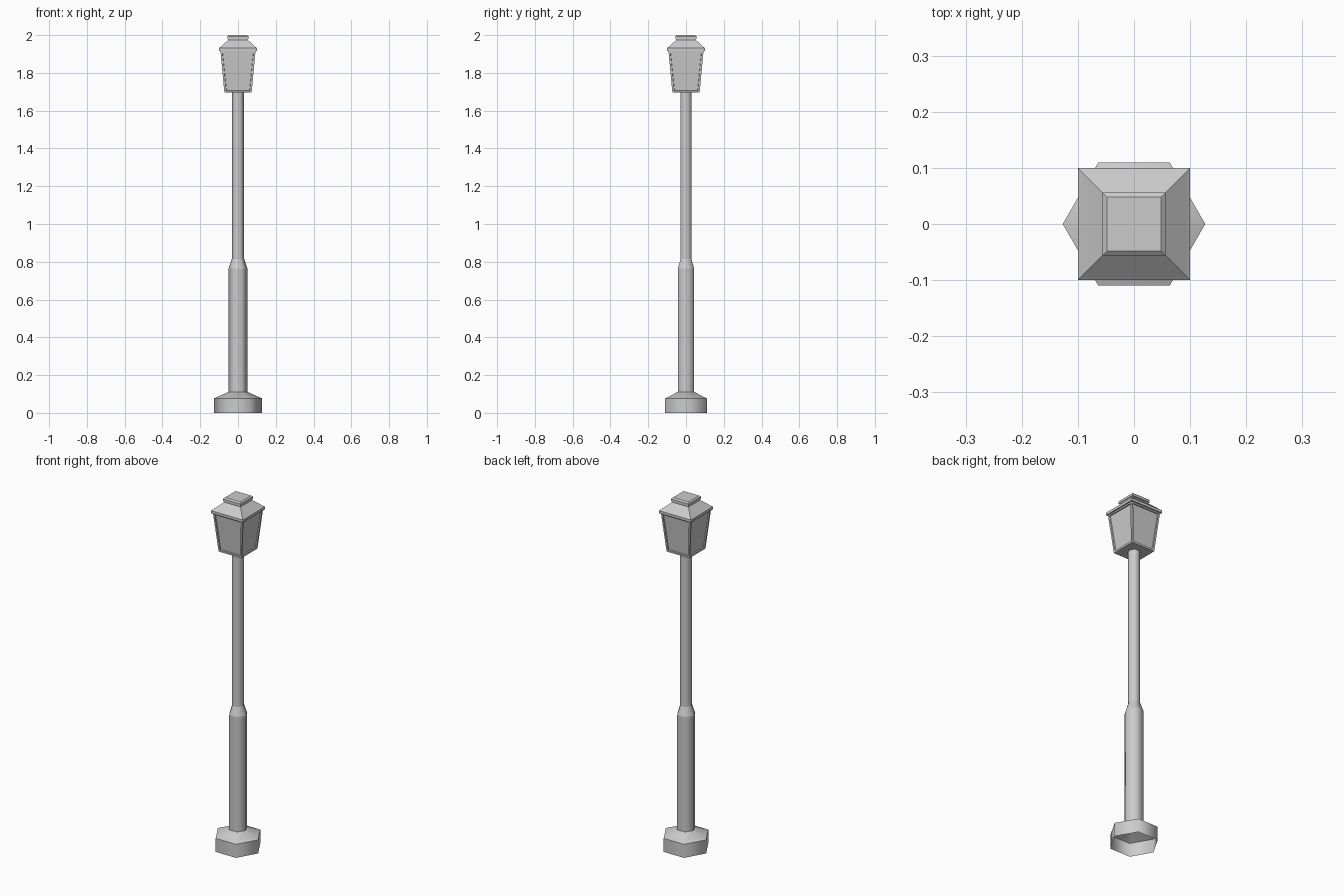
import bpy, bmesh, math

cube = bpy.data.objects.get("Cube")
if cube:
    bpy.data.objects.remove(cube, do_unlink=True)

grey = bpy.data.materials.new("lamp_grey")
grey.use_nodes = True
colour = (0.6, 0.6, 0.6, 1)
grey.diffuse_color = colour
grey.node_tree.nodes["Principled BSDF"].inputs["Base Color"].default_value = colour


def stack(name, sides, profile, turn=0.0, cap_bottom=False, cap_top=False, smooth=False):
    """Join regular polygon rings of (corner radius, height) into one part."""
    bm = bmesh.new()
    rings = []
    for radius, z in profile:
        angles = [turn + math.tau * i / sides for i in range(sides)]
        rings.append([bm.verts.new((radius * math.cos(a), radius * math.sin(a), z)) for a in angles])
    for low, high in zip(rings, rings[1:]):
        for i in range(sides):
            j = (i + 1) % sides
            bm.faces.new((low[i], low[j], high[j], high[i]))
    if cap_bottom:
        bm.faces.new(rings[0][::-1])
    if cap_top:
        bm.faces.new(rings[-1])
    # round the shaft but keep its horizontal rings crisp
    if smooth:
        for face in bm.faces:
            face.smooth = True
        for edge in bm.edges:
            edge.smooth = abs(edge.verts[0].co.z - edge.verts[1].co.z) > 0.001
    mesh = bpy.data.meshes.new(name)
    bm.to_mesh(mesh)
    bm.free()
    mesh.materials.append(grey)
    obj = bpy.data.objects.new(name, mesh)
    bpy.context.collection.objects.link(obj)
    return obj


def square(name, profile, **options):
    """Square part given as (half width, height) rings."""
    corners = [(half * math.sqrt(2), z) for half, z in profile]
    return stack(name, 4, corners, turn=math.pi / 4, **options)


# Hollow hexagonal foot and stepped post
stack("foot", 6, [(0.127, 0), (0.127, 0.077), (0.05, 0.111)], smooth=True)
stack("post", 6, [(0.05, 0.111), (0.05, 0.765), (0.033, 0.815), (0.033, 1.70)], smooth=True)

# Tapered lantern with recessed panes
lantern = square("lantern", [(0.072, 1.695), (0.093, 1.918)], cap_bottom=True, cap_top=True)
bm = bmesh.new()
bm.from_mesh(lantern.data)
bm.normal_update()
panes = [f for f in bm.faces if abs(f.normal.z) < 0.5]
bmesh.ops.inset_individual(bm, faces=panes, thickness=0.014, depth=0)
bmesh.ops.inset_individual(bm, faces=panes, thickness=0.002, depth=-0.006)
bm.to_mesh(lantern.data)
bm.free()

# Eave, sloping roof and top cap
square("roof", [(0.1, 1.916), (0.1, 1.931), (0.095, 1.935), (0.052, 1.974), (0.052, 1.982)],
       cap_bottom=True)
square("roof_cap", [(0.056, 1.980), (0.056, 1.993), (0.048, 2.0)],
       cap_bottom=True, cap_top=True)
